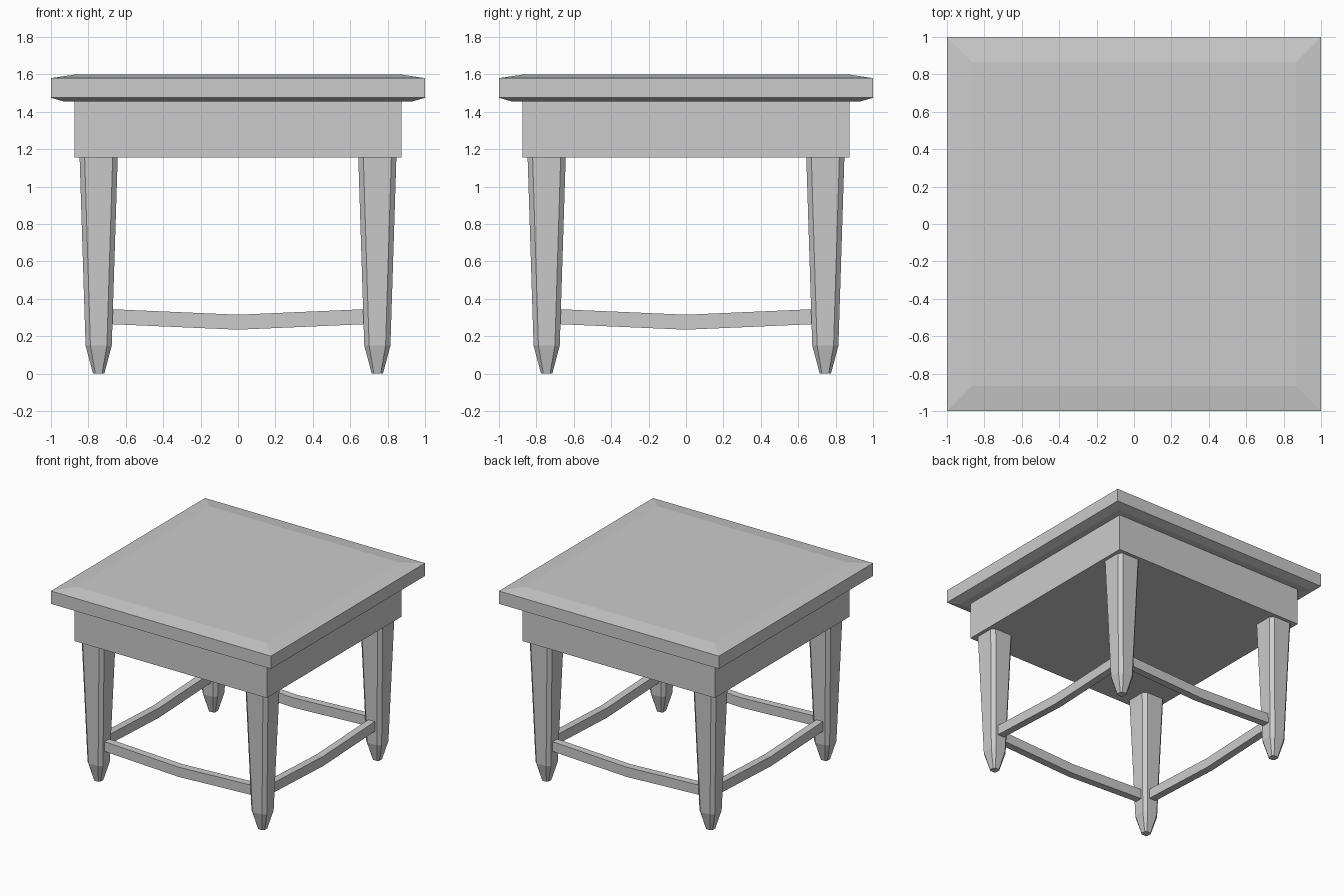
import bpy, bmesh

if "Cube" in bpy.data.objects:
    bpy.data.objects.remove(bpy.data.objects["Cube"])


def loft(name, rings):
    """Solid skinned through a list of equally sized point rings."""
    bm = bmesh.new()
    loops = [[bm.verts.new(p) for p in ring] for ring in rings]
    n = len(loops[0])
    for a, b in zip(loops, loops[1:]):
        for i in range(n):
            j = (i + 1) % n
            bm.faces.new((a[i], a[j], b[j], b[i]))
    bm.faces.new(loops[0][::-1])
    bm.faces.new(loops[-1])
    bmesh.ops.recalc_face_normals(bm, faces=bm.faces)
    mesh = bpy.data.meshes.new(name)
    bm.to_mesh(mesh)
    bm.free()
    obj = bpy.data.objects.new(name, mesh)
    bpy.context.collection.objects.link(obj)
    return obj


def square(h, z):
    return [(-h, -h, z), (h, -h, z), (h, h, z), (-h, h, z)]


def chamfered(cx, cy, h, f, z):
    """Square of half size h with cut corners; f is half the flat side."""
    pts = [(-f, -h), (f, -h), (h, -f), (h, f), (f, h), (-f, h), (-h, f), (-h, -f)]
    return [(cx + x, cy + y, z) for x, y in pts]


# Table top with bevelled upper and lower edges
loft("table_top", [square(h, z) for h, z in
                   [(0.93, 1.455), (1, 1.475), (1, 1.58), (0.865, 1.60)]])

# Solid apron block
loft("apron", [square(0.875, 1.155), square(0.875, 1.46)])

# Tapered chamfered legs with pointed feet
LEG = 0.745
for yn, sy in (("front", -1), ("back", 1)):
    for xn, sx in (("left", -1), ("right", 1)):
        loft(f"{yn}_{xn}_leg",
             [chamfered(sx * LEG, sy * LEG, h, f, z) for h, f, z in
              [(0.03, 0.018, 0), (0.07, 0.044, 0.15), (0.102, 0.075, 1.16)]])

# Stretchers between the legs, sagging at the middle
T = 0.03
path = [(-0.69, 0.305), (0, 0.275), (0.69, 0.305)]
for name, turn in (("front", 0), ("right", 1), ("back", 2), ("left", 3)):
    rings = [[(x, -LEG - T, z - 0.04), (x, -LEG + T, z - 0.04),
              (x, -LEG + T, z + 0.04), (x, -LEG - T, z + 0.04)] for x, z in path]
    obj = loft(f"{name}_stretcher", rings)
    obj.rotation_euler.z = turn * 1.5707963
